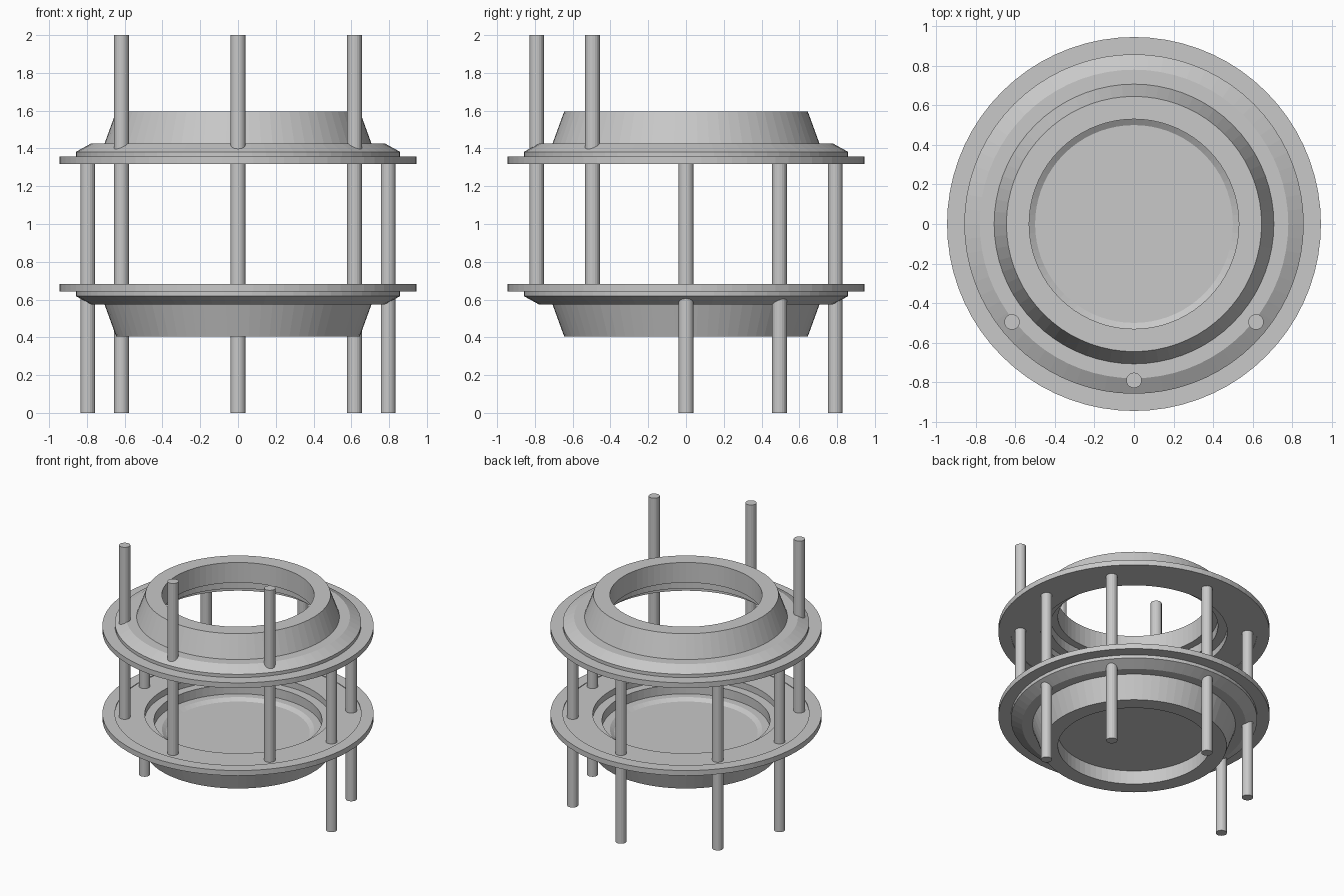
import bpy, bmesh, math

cube = bpy.data.objects.get("Cube")
if cube:
    bpy.data.objects.remove(cube, do_unlink=True)

grey = bpy.data.materials.new("light_grey")
grey.use_nodes = True
colour = (0.58, 0.58, 0.58, 1)
grey.diffuse_color = colour
grey.node_tree.nodes["Principled BSDF"].inputs["Base Color"].default_value = colour


def lathe(name, profile, sides, place=(0, 0, 0)):
    """Revolve a closed (radius, z) profile about the vertical axis."""
    bm = bmesh.new()
    rings = []
    for r, z in profile:
        if r == 0:
            rings.append([bm.verts.new((0, 0, z))] * sides)
        else:
            angles = [2 * math.pi * i / sides for i in range(sides)]
            rings.append([bm.verts.new((r * math.cos(a), r * math.sin(a), z)) for a in angles])
    for a, b in zip(rings, rings[1:] + rings[:1]):
        for i in range(sides):
            j = (i + 1) % sides
            corners = list(dict.fromkeys((a[i], a[j], b[j], b[i])))
            if len(corners) > 2:
                bm.faces.new(corners)
    bmesh.ops.recalc_face_normals(bm, faces=bm.faces)
    mesh = bpy.data.meshes.new(name)
    bm.to_mesh(mesh)
    bm.free()
    mesh.materials.append(grey)
    obj = bpy.data.objects.new(name, mesh)
    obj.location = place
    bpy.context.collection.objects.link(obj)
    return obj


# Flanged housings: flange, shoulder, tapered collar and stepped bore
upper = [
    (0.945, 1.317), (0.945, 1.357), (0.858, 1.357), (0.858, 1.382),
    (0.78, 1.425), (0.707, 1.425), (0.645, 1.595),
    (0.53, 1.595), (0.53, 1.44), (0.585, 1.44), (0.585, 1.37),
    (0.65, 1.37), (0.65, 1.322), (0.858, 1.322), (0.858, 1.317),
]
lathe("upper_housing", upper, 72)
lathe("lower_housing", [(r, 2 - z) for r, z in upper], 72)

# Dished plate closing the lower bore
lathe("floor_plate", [(0, 0.54), (0.5, 0.54), (0.53, 0.56), (0.53, 0.51), (0, 0.51)], 72)

# Eight rods: front three reach up, the others reach down
radius = 0.039
positions = [(0, -0.79), (0, 0.79)]
for side in (-1, 1):
    positions += [(side * 0.795, 0), (side * 0.617, -0.495), (side * 0.617, 0.495)]
for x, y in positions:
    front = y < -0.1
    low, high = (0.66, 2) if front else (0, 1.34)
    name = "front_rod" if front else "rear_rod"
    lathe(name, [(0, low), (radius, low), (radius, high), (0, high)], 20, (x, y, 0))
